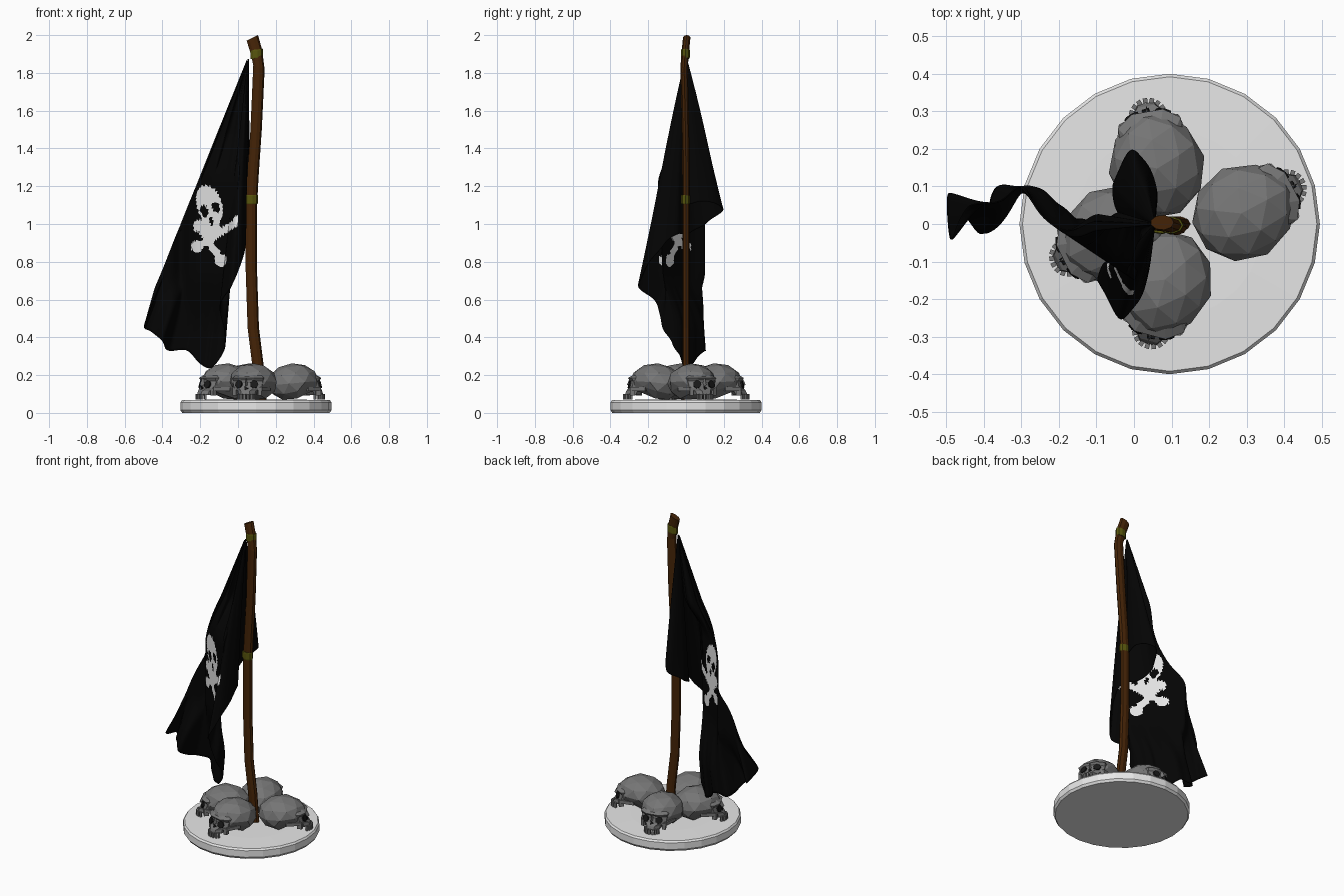
import bpy, bmesh, math
from mathutils import Vector, Matrix

if "Cube" in bpy.data.objects:
    bpy.data.objects.remove(bpy.data.objects["Cube"])


def material(name, rgb):
    m = bpy.data.materials.new(name)
    m.diffuse_color = (*rgb, 1)
    m.use_nodes = True
    m.node_tree.nodes["Principled BSDF"].inputs["Base Color"].default_value = m.diffuse_color
    return m


BLACK = material("black_cloth", (0.0012, 0.0012, 0.0012))
WHITE = material("white_emblem", (0.8, 0.8, 0.8))
BROWN = material("brown_wood", (0.058, 0.017, 0.002))
OLIVE = material("olive_rope", (0.095, 0.09, 0.004))
BONE = material("grey_bone", (0.18, 0.18, 0.18))
DARK = material("dark_socket", (0.01, 0.01, 0.01))
STONE = material("pale_stone", (0.8, 0.8, 0.8))


def finish(name, bm, *mats):
    me = bpy.data.meshes.new(name)
    bm.to_mesh(me)
    bm.free()
    for m in mats:
        me.materials.append(m)
    ob = bpy.data.objects.new(name, me)
    bpy.context.collection.objects.link(ob)
    return ob


def loft(bm, rings):
    """Closed skin through rings of equal point count, capped at both ends."""
    vs = [[bm.verts.new(p) for p in r] for r in rings]
    n = len(vs[0])
    new = []
    for a, b in zip(vs, vs[1:]):
        for i in range(n):
            j = (i + 1) % n
            new.append(bm.faces.new((a[i], a[j], b[j], b[i])))
    new += [bm.faces.new(vs[0][::-1]), bm.faces.new(vs[-1])]
    bmesh.ops.recalc_face_normals(bm, faces=new)


def ring(c, rx, ry, n, tilt=0.0):
    angles = [2 * math.pi * i / n for i in range(n)]
    return [(c[0] + rx * math.cos(a), c[1] + ry * math.sin(a), c[2] + tilt * math.cos(a))
            for a in angles]


# Round stone base
bm = bmesh.new()
loft(bm, [ring((0.095, 0, z), r, r, 24) for r, z in
          [(0.39, 0), (0.4, 0.014), (0.4, 0.056), (0.392, 0.067), (0.25, 0.07)]])
finish("base", bm, STONE)

# Crooked wooden pole
path = [(0.12, 0, 0.06, 0), (0.105, 0, 0.25, 0), (0.08, 0, 0.45, 0), (0.07, 0, 0.75, 0),
        (0.07, 0, 1.1, 0), (0.078, 0, 1.25, 0), (0.095, -0.003, 1.5, 0),
        (0.11, -0.01, 1.83, -0.012), (0.097, -0.004, 1.91, 0.012), (0.075, 0.004, 1.985, 0.015)]
bm = bmesh.new()
loft(bm, [ring(p[:3], 0.031, 0.02, 9, p[3]) for p in path])
finish("pole", bm, BROWN)

# Rope bindings on the pole
for name, x, z, t in [("lower_binding", 0.071, 1.13, 0.0), ("upper_binding", 0.098, 1.9, 0.004)]:
    bm = bmesh.new()
    loft(bm, [ring((x, -0.003, z + h), r, r - 0.011, 9, t)
              for h, r in [(-0.024, 0.033), (-0.018, 0.035), (0.018, 0.035), (0.024, 0.033)]])
    finish(name, bm, OLIVE)


# Skulls: local +x is the face direction
def box(bm, c, s, turn=0.0):
    m = (Matrix.Translation(c) @ Matrix.Rotation(turn, 4, 'Z')
         @ Matrix.Diagonal((*s, 1)))
    bmesh.ops.create_cube(bm, size=1, matrix=m)


def skull(name, x, y, degrees):
    bm = bmesh.new()
    # cranium, low at the nape
    tilt = Matrix.Translation((0, 0, 0.163)) @ Matrix.Rotation(math.radians(-6), 4, 'Y')
    g = bmesh.ops.create_icosphere(bm, subdivisions=2, radius=1.0,
                                   matrix=tilt @ Matrix.Diagonal((0.145, 0.129, 0.1, 1)))
    for v in g["verts"]:
        if v.co.x > 0:
            v.co.y *= 1 - 0.9 * v.co.x
            v.co.z -= 0.6 * v.co.x ** 2
        if v.co.z < 0.12 and v.co.x > 0.0:
            v.co.z += 0.025
    # face from brow to upper jaw
    rings = []
    for z, w, back, front in [(0.208, 0.06, 0.04, 0.105), (0.185, 0.085, 0.04, 0.143),
                              (0.168, 0.08, 0.06, 0.132), (0.13, 0.076, 0.08, 0.143),
                              (0.115, 0.048, 0.09, 0.158), (0.094, 0.044, 0.1, 0.166)]:
        mid = front - 0.03
        rings.append([(back, -w, z), (mid, -w, z), (front, -w * 0.5, z),
                      (front, w * 0.5, z), (mid, w, z), (back, w, z)])
    loft(bm, rings)
    # nose bridge
    loft(bm, [[(0.115, -0.012, z), (f, 0, z), (0.115, 0.012, z)]
              for z, f in [(0.185, 0.144), (0.15, 0.16), (0.142, 0.15)]])
    for s in (-1, 1):
        # cheek arch and cheekbone
        box(bm, (0.075, s * 0.084, 0.127), (0.09, 0.018, 0.02), -s * 0.25)
        box(bm, (0.112, s * 0.066, 0.112), (0.028, 0.02, 0.04), s * 0.3)
    # teeth in an arc
    for i in range(7):
        a = math.radians(-66 + 22 * i)
        box(bm, (0.13 + 0.043 * math.cos(a), 0.045 * math.sin(a), 0.085),
            (0.013, 0.012, 0.03), a)
    # dark eye and nose openings
    light = set(bm.faces)
    for yy, zz, r, n in [(-0.042, 0.151, 0.022, 7), (0.042, 0.151, 0.022, 7), (0, 0.13, 0.013, 3)]:
        turn = 0.35 * (yy > 0) - 0.35 * (yy < 0)
        m = (Matrix.Translation((0.135 if yy else 0.146, yy, zz)) @ Matrix.Rotation(turn, 4, 'Z')
             @ Matrix.Rotation(math.pi / 2 - 0.25, 4, 'Y'))
        bmesh.ops.create_cone(bm, cap_ends=True, segments=n, radius1=r, radius2=r,
                              depth=0.009, matrix=m)
    for f in bm.faces:
        f.material_index = 0 if f in light else 1
    ob = finish(name, bm, BONE, DARK)
    ob.location = (x, y, 0)
    ob.rotation_euler.z = math.radians(degrees)


skull("right_skull", 0.295, 0.033, 28)
skull("back_skull", 0.06, 0.158, 100)
skull("front_skull", 0.08, -0.158, 255)
skull("left_skull", -0.06, -0.03, 207)

# Draped flag: a fan of folds from the top corner down to the gathered hem
APEX = Vector((0.055, 0, 1.885))
HEM = [Vector(p) for p in [
    (0.052, 0, 1.1), (0.058, 0.1, 1.12), (0.0, 0.195, 1.08), (-0.055, 0.1, 1.0),
    (-0.03, 0.01, 0.95), (0.035, -0.06, 0.94), (0.03, -0.16, 0.84), (-0.03, -0.25, 0.68),
    (-0.095, -0.18, 0.57), (-0.07, -0.11, 0.43), (-0.075, -0.05, 0.33), (-0.14, 0.0, 0.24),
    (-0.2, 0.03, 0.26), (-0.27, 0.095, 0.33), (-0.37, 0.09, 0.33), (-0.4, -0.02, 0.38),
    (-0.46, 0.03, 0.43), (-0.495, 0.08, 0.45), (-0.485, -0.055, 0.5), (-0.44, 0.02, 0.66)]]


def hem_point(u):
    i = min(int(u), len(HEM) - 2)
    t = u - i
    p = [HEM[max(0, min(len(HEM) - 1, i + k))] for k in (-1, 0, 1, 2)]
    return 0.5 * (2 * p[1] + (p[2] - p[0]) * t + (2 * p[0] - 5 * p[1] + 4 * p[2] - p[3]) * t * t
                  + (3 * p[1] - p[0] - 3 * p[2] + p[3]) * t ** 3)


def ease(v, a, b):
    k = max(0.0, min(1.0, (v - a) / (b - a)))
    return k * k * (3 - 2 * k)


def near_bar(x, z, a, b, r):
    """Bone shape: a bar with a knob at each end."""
    p, a, b = Vector((x, z)), Vector(a), Vector(b)
    d = b - a
    t = max(0, min(1, (p - a).dot(d) / d.length_squared))
    return (p - a - d * t).length < r or min((p - a).length, (p - b).length) < r * 1.7


def in_oval(x, z, cx, cz, rx, rz, lean=0.2):
    dx, dz = x - cx + lean * (z - cz), z - cz
    return (dx / rx) ** 2 + (dz / rz) ** 2 < 1


def emblem(x, z):
    head = in_oval(x, z, -0.15, 1.1, 0.068, 0.105) or in_oval(x, z, -0.135, 0.98, 0.045, 0.06)
    holes = (in_oval(x, z, -0.178, 1.07, 0.022, 0.03) or in_oval(x, z, -0.117, 1.09, 0.02, 0.03)
             or in_oval(x, z, -0.14, 1.015, 0.011, 0.02))
    bones = (near_bar(x, z, (-0.215, 0.88), (0.005, 1.015), 0.019)
             or near_bar(x, z, (-0.205, 0.99), (-0.09, 0.81), 0.019))
    return (head and not holes) or bones


bm = bmesh.new()
COLS, ROWS = 210, 100
grid = []
for c in range(COLS + 1):
    u = c / COLS * (len(HEM) - 1)
    h = hem_point(u)
    col = []
    for r in range(ROWS + 1):
        t = 0.015 + 0.985 * r / ROWS
        p = APEX.lerp(h, t)
        p.y = h.y * t ** 0.95 + 0.004 * t * math.sin(u * 7 + t * 5)
        # the emblem panel pulls into one diagonal sheet with a crease at its far side
        w = ease(u, 7, 8.5) * ease(p.z, 1.5, 1.2) * ease(p.z, 0.42, 0.75)
        sheet = (min(0.055, -0.147 - 0.667 * p.x)
                 + 0.045 * math.exp(-((p.x + 0.3) / 0.04) ** 2))
        p.y += (sheet - p.y) * w
        col.append(bm.verts.new(p))
    grid.append(col)
for c in range(COLS):
    u = (c + 0.5) / COLS * (len(HEM) - 1)
    for r in range(ROWS):
        f = bm.faces.new((grid[c][r], grid[c][r + 1], grid[c + 1][r + 1], grid[c + 1][r]))
        f.smooth = True
        m = f.calc_center_median()
        f.material_index = int(u > 6.9 and emblem(m.x, m.z))
flag = finish("flag", bm, BLACK, WHITE)
mod = flag.modifiers.new("cloth_thickness", 'SOLIDIFY')
mod.thickness = 0.004
mod.offset = 0
